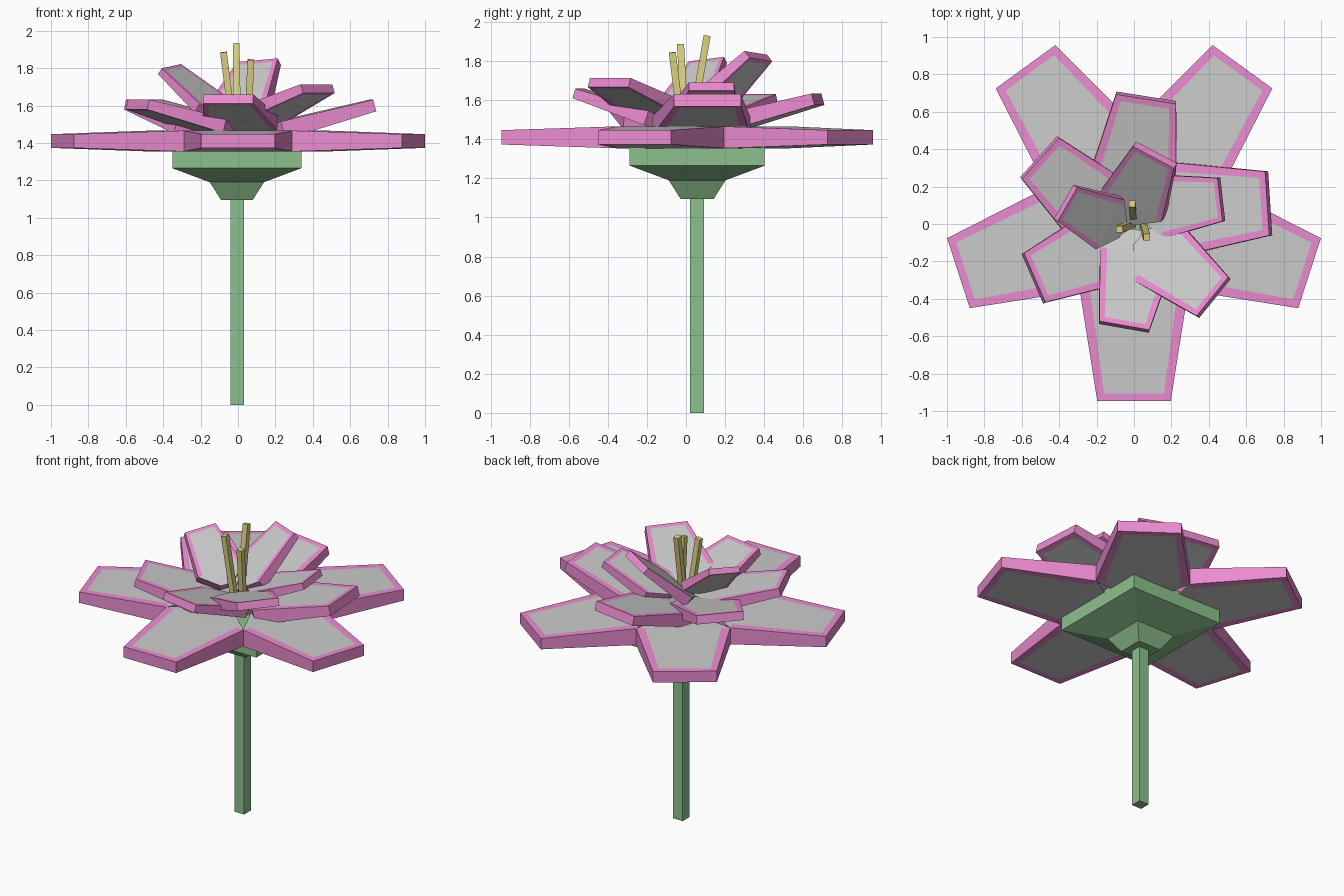
import bpy, bmesh
from math import radians, cos, sin
from mathutils import Matrix, Vector

if "Cube" in bpy.data.objects:
    bpy.data.objects.remove(bpy.data.objects["Cube"])


def material(name, rgb):
    m = bpy.data.materials.new(name)
    m.diffuse_color = (*rgb, 1)
    m.use_nodes = True
    m.node_tree.nodes["Principled BSDF"].inputs["Base Color"].default_value = m.diffuse_color
    return m


GREY = material("petal_grey", (0.8, 0.8, 0.8))
PINK = material("petal_pink", (0.83, 0.26, 0.63))
GREEN = material("leaf_green", (0.27, 0.53, 0.27))
YELLOW = material("stamen_yellow", (0.72, 0.64, 0.22))


def add_object(name, bm, mats):
    bmesh.ops.recalc_face_normals(bm, faces=bm.faces)
    me = bpy.data.meshes.new(name)
    bm.to_mesh(me)
    bm.free()
    for m in mats:
        me.materials.append(m)
    ob = bpy.data.objects.new(name, me)
    bpy.context.collection.objects.link(ob)
    return ob


def square_loft(name, rings, mat):
    """Square rings (centre x, y, z, half width) joined and capped."""
    bm = bmesh.new()
    loops = [[bm.verts.new((x + sx * h, y + sy * h, z))
              for sx, sy in ((-1, -1), (1, -1), (1, 1), (-1, 1))]
             for x, y, z, h in rings]
    for a, b in zip(loops, loops[1:]):
        for i in range(4):
            j = (i + 1) % 4
            bm.faces.new((a[i], a[j], b[j], b[i]))
    bm.faces.new(loops[0])
    bm.faces.new(loops[-1])
    return add_object(name, bm, [mat])


# Petal rows from tip to base: y, outer half width, inner half width, half thickness
ROWS = [(0, 0.197, 0.160, 0.037), (-0.04, 0.203, 0.160, 0.038),
        (-0.59, 0.290, 0.235, 0.056), (-0.78, 0.080, 0.065, 0.056)]


def petal(name, tip, azimuth, pitch=0, scale=1, roll=0):
    bm = bmesh.new()
    grids = [[[bm.verts.new((x, y, s * t)) for x in (-o, -i, i, o)]
              for y, o, i, t in ROWS] for s in (1, -1)]
    # faces with a grey panel inside a pink rim
    for g in grids:
        for r in range(3):
            for c in range(3):
                f = bm.faces.new((g[r][c], g[r][c + 1], g[r + 1][c + 1], g[r + 1][c]))
                f.material_index = 0 if r == 2 or (r == 1 and c == 1) else 1
    # pink edge
    rim = ([(0, c) for c in range(4)] + [(r, 3) for r in (1, 2, 3)]
           + [(3, c) for c in (2, 1, 0)] + [(r, 0) for r in (2, 1)])
    top, low = grids
    for (r, c), (q, d) in zip(rim, rim[1:] + rim[:1]):
        bm.faces.new((top[r][c], top[q][d], low[q][d], low[r][c])).material_index = 1
    ob = add_object(name, bm, [GREY, PINK])
    ob.matrix_world = (Matrix.Translation(tip)
                       @ Matrix.Rotation(radians(azimuth - 90), 4, 'Z')
                       @ Matrix.Rotation(radians(pitch), 4, 'X')
                       @ Matrix.Rotation(radians(roll), 4, 'Y')
                       @ Matrix.Scale(scale, 4))
    return ob


# Stem and stepped calyx
square_loft("stem", [(-0.004, 0.056, 0, 0.036), (-0.004, 0.056, 1.12, 0.036)], GREEN)
square_loft("calyx", [(-0.006, 0.057, z, h) for z, h in
                      ((1.095, 0.085), (1.19, 0.145), (1.265, 0.345), (1.37, 0.345))], GREEN)

# Flat outer ring of five petals
for k in range(5):
    a = 270 + 72 * k
    petal(f"outer_petal_{k + 1}",
          (0.987 * cos(radians(a)), 0.042 + 0.987 * sin(radians(a)), 1.41), a)

# Raised petals: tip centre, azimuth, pitch, scale, roll
MIDDLE = [((0.065, 0.675, 1.605), 81, 15, 0.82, 0),
          ((0.72, 0.11, 1.600), 3.7, 15, 0.87, 0),
          ((-0.505, 0.355, 1.605), 138, 15, 0.75, 0),
          ((-0.537, -0.29, 1.605), 203.5, 15, 0.73, 0),
          ((-0.053, -0.55, 1.635), 260, 18, 0.69, 0)]
INNER = [((0.426, -0.393, 1.690), -39, 20, 0.68, 0),
         ((0.467, 0.131, 1.670), 6.5, 21, 0.59, 0),
         ((0.112, 0.370, 1.825), 66, 42, 0.63, -6),
         ((-0.366, 0.112, 1.795), 155, 38, 0.53, -8)]
for ring, petals in (("middle", MIDDLE), ("inner", INNER)):
    for k, args in enumerate(petals):
        petal(f"{ring}_petal_{k + 1}", *args)

# Three leaning stamens
STAMENS = [((0.0, 0.01, 1.36), (-0.01, 0.108, 1.93)),
           ((-0.01, 0.0, 1.36), (-0.078, -0.028, 1.885)),
           ((0.05, -0.01, 1.36), (0.068, -0.07, 1.845))]
for k, (base, tip) in enumerate(STAMENS):
    axis = Vector(tip) - Vector(base)
    ob = square_loft(f"stamen_{k + 1}", [(0, 0, 0, 0.018), (0, 0, axis.length, 0.018)], YELLOW)
    ob.matrix_world = (Matrix.Translation(base)
                       @ Vector((0, 0, 1)).rotation_difference(axis).to_matrix().to_4x4())
